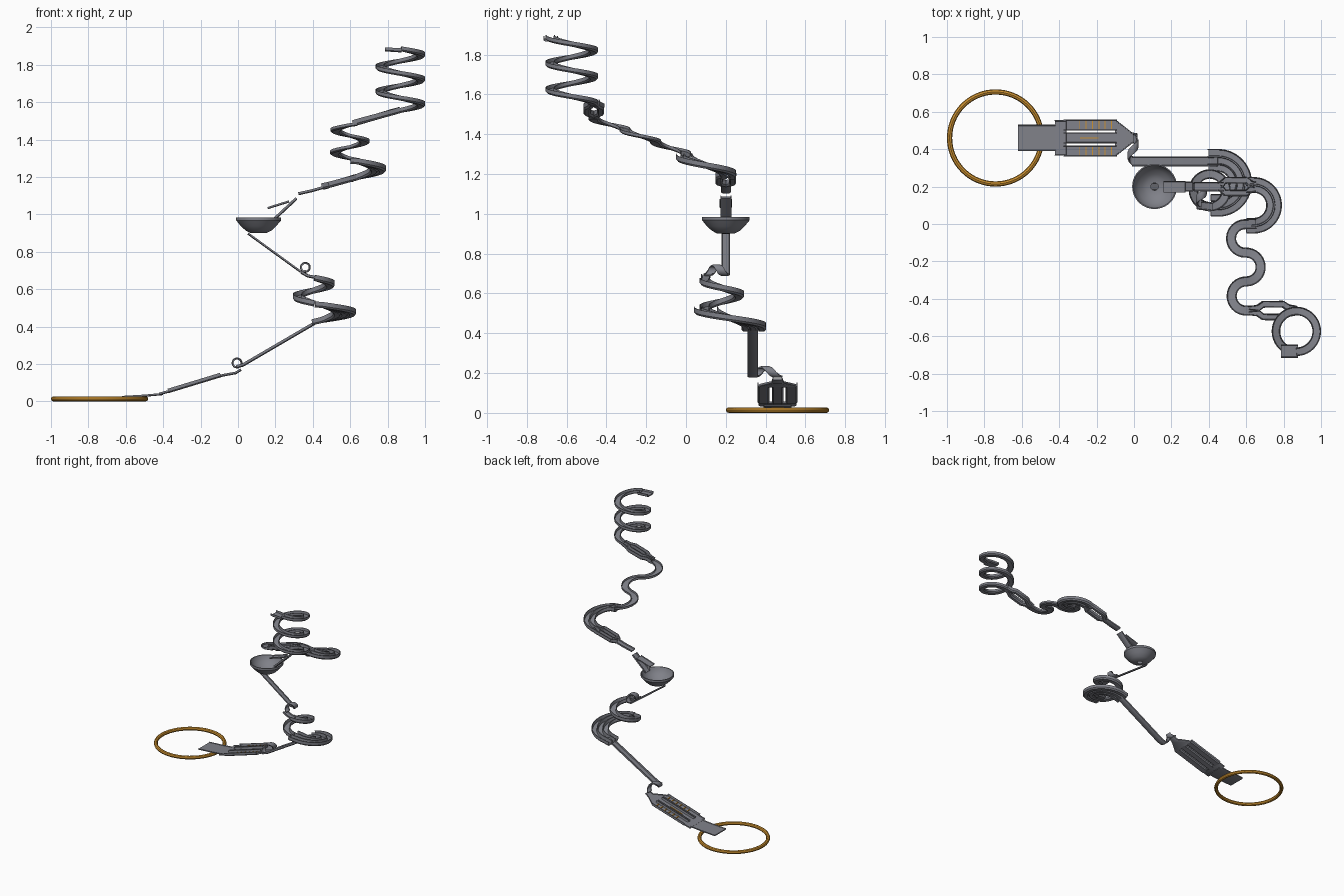
import bpy, bmesh, math
from mathutils import Vector as V

if "Cube" in bpy.data.objects:
    bpy.data.objects.remove(bpy.data.objects["Cube"])

def material(name, col):
    m = bpy.data.materials.new(name)
    m.diffuse_color = (*col, 1)
    m.use_nodes = True
    m.node_tree.nodes["Principled BSDF"].inputs["Base Color"].default_value = m.diffuse_color
    return m

GREY = material("track grey", (0.215, 0.22, 0.25))
GOLD = material("gold", (0.60, 0.28, 0.03))

def finish(name, bm, mat):
    bmesh.ops.recalc_face_normals(bm, faces=bm.faces[:])
    me = bpy.data.meshes.new(name)
    bm.to_mesh(me)
    bm.free()
    me.materials.append(mat)
    me.shade_smooth()
    me.set_sharp_from_angle(angle=math.radians(35))
    ob = bpy.data.objects.new(name, me)
    bpy.context.collection.objects.link(ob)
    return ob

def track(name, pts, w=0.052, h=0.02, t=0.007, side=None):
    """Sweep a shallow channel section along the points; w may be a list."""
    pts = [V(p) for p in pts]
    n = len(pts)
    ws = w if isinstance(w, list) else [w] * n
    bm = bmesh.new()
    rings = []
    for i, p in enumerate(pts):
        d = (pts[min(i + 1, n - 1)] - pts[max(i - 1, 0)]).normalized()
        s = V(side) if side else d.cross(V((0, 0, 1))).normalized()
        u = s.cross(d).normalized()
        a = ws[i] / 2
        sec = [(-a, h), (-a, h * .3), (-a + .008, 0), (a - .008, 0), (a, h * .3), (a, h),
               (a - t * .6, h), (a - t * .9, t * 1.2), (-a + t * .9, t * 1.2), (-a + t * .6, h)]
        rings.append([bm.verts.new(p + s * x + u * y) for x, y in sec])
    for r0, r1 in zip(rings, rings[1:]):
        for k in range(10):
            j = (k + 1) % 10
            bm.faces.new((r0[k], r0[j], r1[j], r1[k]))
    bm.faces.new(rings[0])
    bm.faces.new(rings[-1])
    return finish(name, bm, GREY)

def arc(cx, cy, r, a0, a1, z0, z1, n=24):
    out = []
    for i in range(n + 1):
        f = i / n
        a = math.radians(a0 + (a1 - a0) * f)
        out.append((cx + r * math.cos(a), cy + r * math.sin(a), z0 + (z1 - z0) * f))
    return out

def loop(cx, cz, r, y0, y1, sign, n=28):
    out = []
    for i in range(n + 1):
        a = -math.pi / 2 + sign * 2 * math.pi * i / n
        out.append((cx + r * math.cos(a), y0 + (y1 - y0) * i / n, cz + r * math.sin(a)))
    return out

def fork(name, p0, p1, f0, f1, gap=0.034, w=0.036):
    """Two lanes that part at f0 and meet again at f1."""
    p0, p1 = V(p0), V(p1)
    s = (p1 - p0).cross(V((0, 0, 1))).normalized()
    for sg, label in ((1, "left"), (-1, "right")):
        pts = [p0.lerp(p1, f) + s * sg * o for f, o in
               ((0, .008), (f0, .014), (f0 + .12, gap), (f1 - .12, gap), (f1, .014), (1, .008))]
        track(f"{name}_{label}", pts, w, 0.032)

def lanes(name, cx, cy, radii, z0, z1, w, x_in, x_out):
    """Side-by-side lanes around a half turn with straight ends."""
    for i, r in enumerate(radii):
        p = [(x_in, cy - r, z0 + .003)] + arc(cx, cy, r, -90, 90, z0, z1, 26) + [(x_out, cy + r, z1 - .012)]
        track(f"{name}_{i + 1}", p, w, 0.032)

# Upper helix with its start tray
track("start_tray", [(0.785, -0.68, 1.872), (0.875, -0.68, 1.866)], 0.072, 0.022)
track("upper_helix", arc(0.868, -0.574, 0.109, -90, 810, 1.873, 1.543, 110), 0.046, 0.026)
fork("upper_fork", (0.87, -0.463, 1.543), (0.62, -0.463, 1.472), .16, .82)

# Winding descent
bends = (arc(0.60, -0.385, 0.078, 270, 90, 1.468, 1.41, 16)
         + arc(0.60, -0.23, 0.077, -90, 90, 1.41, 1.35, 16)[1:]
         + arc(0.595, -0.077, 0.076, 270, 90, 1.35, 1.29, 16)[1:] + [(0.65, 0.0, 1.28)])
track("winding_track", [(0.64, -0.463, 1.474)] + bends, 0.054, 0.02)

# Upper half-turn lanes and the fork after them
lanes("upper_turn_lane", 0.64, 0.10, (0.130, 0.088), 1.268, 1.185, 0.042, 0.60, 0.61)
fork("middle_fork", (0.65, 0.2, 1.187), (0.46, 0.2, 1.134), .12, .95)
track("middle_chute", [(0.48, 0.2, 1.143), (0.40, 0.2, 1.12), (0.325, 0.2, 1.103)], 0.05, 0.016)

# Drop plates into the bowl
track("drop_plate", [(0.275, 0.2, 1.064), (0.16, 0.2, 1.028)], 0.062, 0.012, 0.006)
track("bowl_ramp", [(0.318, 0.2, 1.08), (0.20, 0.2, 0.97)], 0.055, 0.016)

# Bowl: lathed shell with a centre hole
prof = [(.02, .9), (.045, .902), (.07, .915), (.095, .938), (.113, .96), (.12, .968), (.12, .985),
        (.114, .985), (.105, .96), (.088, .94), (.066, .922), (.044, .91), (.02, .907)]
bm = bmesh.new()
N = 40
rings = [[bm.verts.new((0.11 + r * math.cos(2 * math.pi * i / N), 0.2 + r * math.sin(2 * math.pi * i / N), z))
          for i in range(N)] for r, z in prof]
for a, b in zip(rings, rings[1:] + rings[:1]):
    for i in range(N):
        j = (i + 1) % N
        bm.faces.new((a[i], a[j], b[j], b[i]))
finish("bowl", bm, GREY)

# Ramp below the bowl, small loop, lower helix
track("middle_ramp", [(0.05, 0.2, 0.893), (0.33, 0.2, 0.69), (0.36, 0.2, 0.69)], 0.042, 0.012, 0.005)
track("middle_loop", loop(0.36, 0.717, 0.029, 0.195, 0.11, 1), 0.046, 0.011, 0.005, (0, -1, 0))
track("loop_exit", [(0.335, 0.10, 0.684), (0.37, 0.098, 0.664), (0.42, 0.092, 0.654)], 0.046, 0.016)
track("lower_helix", arc(0.405, 0.18, 0.087, -90, 270, 0.646, 0.508, 48), 0.05, 0.032)

# Lower half-turn lanes and long ramp
lanes("lower_turn_lane", 0.45, 0.22, (0.160, 0.119, 0.080), 0.500, 0.42, 0.042, 0.41, 0.40)
track("lower_ramp", [(0.45, 0.335, 0.432), (0.03, 0.335, 0.187), (-0.005, 0.335, 0.177)], 0.053, 0.018)
track("lower_loop", loop(-0.005, 0.206, 0.029, 0.335, 0.46, -1), 0.05, 0.011, 0.005, (0, 1, 0))

# Finish chute: tapered head, three lanes, tongue
track("chute_head", [(0.02, 0.46, 0.165), (-0.01, 0.46, 0.146), (-0.08, 0.46, 0.133), (-0.10, 0.46, 0.127)],
      [0.05, 0.06, 0.17, 0.2], 0.014)
for i, (y, w) in enumerate(((0.390, 0.06), (0.46, 0.058), (0.530, 0.06))):
    track(f"chute_lane_{i + 1}", [(-0.09, y, 0.13), (-0.37, y, 0.045)], w, 0.024)
track("chute_foot", [(-0.36, 0.46, 0.05), (-0.42, 0.46, 0.033)], 0.19, 0.014)
track("chute_tongue", [(-0.40, 0.46, 0.034), (-0.50, 0.46, 0.025), (-0.62, 0.46, 0.018)], 0.142, 0.012)

# Thin gold score bars across the outer lanes and a line along the middle lane
def bar(x, y, lx, ly):
    bm = bmesh.new()
    bmesh.ops.create_cube(bm, size=1)
    for v in bm.verts:
        px = x + v.co.x * lx
        z = 0.13 + (px + 0.09) * 0.304 + 0.011
        v.co = V((px, y + v.co.y * ly, z + v.co.z * .005))
    finish("score_bar", bm, GOLD)

for i in range(6):
    for y in (0.39, 0.53):
        bar(-0.12 - 0.034 * i, y, .005, .046)
bar(-0.24, 0.46, 0.10, .005)

# Gold finish ring with a faceted section
bpy.ops.mesh.primitive_torus_add(location=(-0.74, 0.46, 0.014), major_radius=0.246, minor_radius=0.014,
                                 major_segments=64, minor_segments=8)
ring = bpy.context.object
ring.name = "finish_ring"
ring.data.materials.append(GOLD)
ring.data.shade_smooth()
ring.data.set_sharp_from_angle(angle=math.radians(35))
